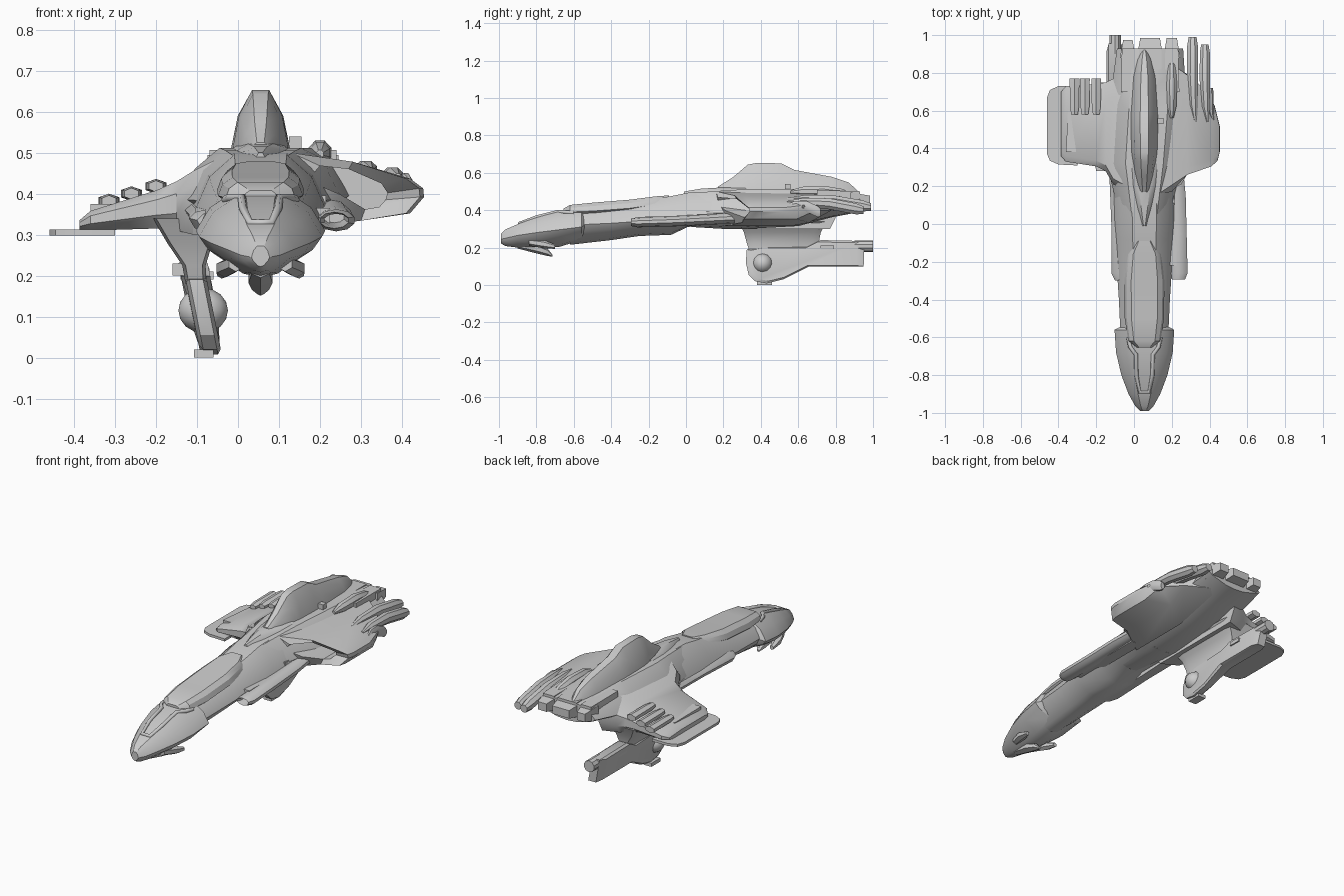
import bpy, bmesh, math
from mathutils import Vector

CX = 0.055  # fuselage centre line


def loft(name, rings, angle=32):
    """Skin a list of equal-length point rings and cap both ends."""
    bm = bmesh.new()
    rows = [[bm.verts.new(p) for p in r] for r in rings]
    n = len(rows[0])
    for a, b in zip(rows, rows[1:]):
        for i in range(n):
            j = (i + 1) % n
            bm.faces.new((a[i], a[j], b[j], b[i]))
    bm.faces.new(rows[0])
    bm.faces.new(rows[-1])
    bmesh.ops.recalc_face_normals(bm, faces=bm.faces)
    me = bpy.data.meshes.new(name)
    bm.to_mesh(me)
    bm.free()
    me.shade_smooth()
    me.set_sharp_from_angle(angle=math.radians(angle))
    ob = bpy.data.objects.new(name, me)
    bpy.context.collection.objects.link(ob)
    return ob


def section(y, w, zt, zm, zb, cx=CX, a=0.4, b=0.78):
    """Symmetric hull cross-section: half width w, top, widest and bottom heights."""
    u, d = zt - zm, zm - zb
    half = [(a * w, zt), (b * w, zt - 0.4 * u), (w, zm), (0.85 * w, zm - 0.35 * d), (0.35 * w, zb + 0.12 * d)]
    pts = half + [(0, zb)] + [(-x, z) for x, z in reversed(half)]
    return [(cx + x, y, z) for x, z in pts]


def hull(name, rows, **kw):
    return loft(name, [section(*r, **kw) for r in rows])


def tube(name, rows, n=8):
    """Elliptical rings along y: (y, x, z, rx, rz)."""
    return loft(name, [[(x + rx * math.cos(math.tau * (i + .5) / n), y, z + rz * math.sin(math.tau * (i + .5) / n))
                        for i in range(n)] for y, x, z, rx, rz in rows])


def wing(name, rows):
    """Wing sections along x: (x, y_front, y_back, z_top, z_bottom)."""
    rings = []
    for x, f, k, t, b in rows:
        h, c = t - b, 0.03
        rings.append([(x, f, b + .35 * h), (x, f, t - .25 * h), (x, f + c, t), (x, k - .1, t),
                      (x, k, t - .3 * h), (x, k, b + .3 * h), (x, k - c, b), (x, f + c, b)])
    return loft(name, rings)


def block(name, x0, x1, y0, y1, z0, z1, taper=0.0):
    """Box that narrows in x and z by taper at its back end."""
    def ring(y, t):
        return [(x0 + t, y, z0 + t), (x1 - t, y, z0 + t), (x1 - t, y, z1 - t), (x0 + t, y, z1 - t)]
    return loft(name, [ring(y0, 0), ring(y1, taper)])


# Long forward fuselage
hull("fuselage", [(-.62, .125, .395, .32, .215), (-.4, .135, .425, .33, .24), (-.25, .145, .447, .34, .262),
                  (-.08, .155, .475, .35, .268), (0.02, .16, .495, .36, .315), (.3, .17, .505, .37, .30)])
# Flared armoured head
hull("nose", [(-.99, .022, .272, .245, .222), (-.965, .048, .297, .25, .208), (-.9, .084, .325, .265, .2),
              (-.8, .122, .362, .28, .195), (-.68, .15, .392, .295, .203), (-.56, .158, .405, .31, .24),
              (-.54, .12, .39, .32, .25)])
# Canopy panel
hull("canopy", [(-.655, .04, .408, .39, .36), (-.62, .085, .428, .39, .35), (-.5, .104, .44, .395, .36),
                (-.3, .106, .456, .41, .37), (-.16, .09, .474, .43, .40), (-.09, .045, .479, .445, .42)], a=.66, b=.9)
# Raised frame on the head
half = [(.085, -.6, .385), (.075, -.65, .39), (.045, -.69, .39), (.042, -.8, .362), (.025, -.89, .328)]
cu = bpy.data.curves.new("nose_frame", 'CURVE')
cu.dimensions = '3D'
cu.bevel_depth, cu.bevel_resolution = 0.011, 1
path = half + [(-x, y, z) for x, y, z in reversed(half)]
sp = cu.splines.new('POLY')
sp.points.add(len(path) - 1)
for p, (x, y, z) in zip(sp.points, path):
    p.co = (CX + x, y, z, 1)
bpy.context.collection.objects.link(bpy.data.objects.new("nose_frame", cu))
# Chin spikes
tube("chin_spike", [(-.9, CX, .215, .025, .02), (-.8, CX, .195, .034, .026), (-.74, CX, .175, .024, .02),
                    (-.715, CX, .157, .008, .006)], 6)
for s, side in ((-1, "left"), (1, "right")):
    tube("chin_fin_" + side, [(-.84, CX + s * .06, .23, .02, .02), (-.76, CX + s * .085, .218, .026, .022),
                              (-.7, CX + s * .095, .205, .012, .012)], 6)

# Wide rear hull
hull("rear_hull", [(.03, .13, .492, .38, .31, .055), (.2, .17, .505, .385, .30, .055), (.32, .2, .512, .385, .30, .055),
                   (.6, .205, .512, .40, .315, .075), (.78, .19, .507, .41, .362, .08),
                   (.93, .175, .495, .435, .39, .085)], a=.5, b=.8)
# Collar in front of the dorsal fin
hull("collar", [(-.01, .012, .5, .48, .47), (.08, .04, .515, .485, .46), (.2, .075, .522, .48, .45),
                (.32, .1, .525, .48, .45)])
# Dorsal fin
hull("dorsal_fin", [(.17, .03, .525, .5, .45), (.25, .048, .575, .5, .45), (.33, .062, .643, .5, .45),
                    (.38, .07, .653, .5, .45), (.51, .074, .65, .5, .45), (.58, .074, .615, .5, .45),
                    (.78, .062, .578, .49, .45), (.87, .04, .548, .48, .45), (.93, .015, .492, .47, .45)], a=.3, b=.75)

# Left wing with thin outer plate
wing("left_wing", [(-.387, .36, .7, .335, .312), (-.36, .33, .73, .358, .31), (-.2, .305, .74, .408, .315),
                   (-.15, .28, .75, .43, .31), (-.11, .21, .77, .455, .30), (-.02, .16, .8, .5, .30)])
outline = [(-.46, .37), (-.445, .335), (-.4, .315), (-.3, .31), (-.3, .73), (-.4, .73), (-.445, .71), (-.46, .67)]
loft("left_wing_plate", [[(x, y, z) for x, y in outline] for z in (.298, .312)])
block("left_wing_panel", -.36, -.2, .38, .6, .34, .375, .01)
for i, (x, z) in enumerate([(-.315, .382), (-.26, .4), (-.2, .418)]):
    tube(f"left_wing_peg_{i}", [(.58, x, z, .02, .014), (.62, x, z, .027, .018), (.77, x, z, .03, .018)], 6)

# Right wing: outer skin from back to front, then folded into a hollow intake
# columns: outer x, z, front y, back y, back z, then the matching mouth x, z
skin = [(.08, .40, .16, .90, .42, .17, .432), (.13, .50, .16, .90, .495, .20, .468),
        (.28, .478, .26, .79, .468, .27, .46), (.42, .437, .305, .70, .437, .35, .425),
        (.452, .413, .335, .62, .425, .365, .402), (.454, .392, .34, .62, .412, .36, .385),
        (.42, .352, .31, .69, .397, .345, .368), (.30, .334, .30, .78, .40, .31, .362),
        (.15, .315, .2, .88, .39, .25, .398)]
rings = [[(x - (.025 if x > .41 else 0), k, zk) for x, z, f, k, zk, mx, mz in skin],
         [(x, min(f + .36, k - .1), z) for x, z, f, k, zk, mx, mz in skin],
         [(x, f + .04, z) for x, z, f, k, zk, mx, mz in skin],
         [(x - (.01 if x > .41 else 0), f, z) for x, z, f, k, zk, mx, mz in skin],
         [(mx, f + .01, mz) for x, z, f, k, zk, mx, mz in skin],
         [(mx, .5, mz) for x, z, f, k, zk, mx, mz in skin]]
loft("right_wing", rings)

# Trailing fingers and top blisters on the right side
for i, (x, y0, y1, z, r) in enumerate([(.315, .54, .99, .458, .032), (.38, .54, .95, .442, .03), (.41, .55, .72, .428, .018)]):
    L = y1 - y0
    tube(f"wing_finger_{i}", [(y0, x + .01, z, .008, .008), (y0 + .2 * L, x, z, r * .8, .024),
                              (y0 + .55 * L, x - .005, z - .008, r, .032), (y0 + .9 * L, x - .005, z - .035, r * .95, .032),
                              (y1, x - .005, z - .042, r * .7, .022)])
tube("top_blister", [(.56, .2, .497, .01, .01), (.62, .2, .5, .026, .027), (.74, .2, .5, .03, .032),
                     (.84, .2, .49, .022, .025), (.88, .2, .48, .008, .008)])
block("top_antenna", .125, .155, .53, .56, .49, .54)
block("right_vent", .15, .215, .11, .17, .36, .395, .006)

# Rear exhaust blocks
for i, (x0, x1, y1) in enumerate([(-.075, .01, .975), (.015, .155, .985), (.155, .245, .985)]):
    block(f"exhaust_{i}", x0, x1, .88, y1, .415, .495, .018)
    block(f"exhaust_shroud_{i}", x0 + .005, x1 - .005, .7, .93, .42, .507, .006)

# Side rails on the fuselage: plain on the left, an open tube on the right
loft("left_rail", [[(-.12 + a, y, z), (-.105 + a, y, z + .015), (-.04, y, z + .03), (-.04, y, z - .04), (-.105 + a, y, z - .025)]
                   for y, z, a in [(-.3, .335, .02), (-.26, .34, 0), (0, .35, 0), (.25, .36, -.01)]])
tube("right_tube", [(-.2, .235, .342, .025, .013), (-.27, .24, .335, .03, .016), (-.295, .235, .335, .036, .02),
                    (-.26, .24, .335, .046, .027), (-.05, .235, .342, .046, .028), (.15, .23, .352, .046, .028),
                    (.26, .225, .358, .04, .03)], 10)
block("right_rail", .16, .225, -.22, .25, .32, .365)

# Pylon under the left wing
loft("pylon", [[(x0, f, z), (x1, f, z), (x1 + .008, f + .04, z), (x1 + .008, k - .04, z), (x1, k, z),
                (x0, k, z), (x0 - .008, k - .04, z), (x0 - .008, f + .04, z)]
               for z, x0, x1, f, k in [(.18, -.12, -.085, .34, .66), (.225, -.128, -.087, .325, .71),
                                       (.28, -.165, -.07, .31, .72), (.34, -.2, -.02, .28, .75)]])
# Slanted pod: side outline skinned across its thickness, thicker at the back
side = [(.325, .19), (.32, .12), (.335, .055), (.37, .02), (.43, .008), (.52, .03), (.66, .1), (.95, .1),
        (.955, .235), (.72, .24), (.65, .205), (.4, .205)]
mid = Vector((.55, .14))
rings = []
for dx, s in [(-1, .9), (-.65, 1), (.65, 1), (1, .9)]:
    ps = [mid + (Vector(p) - mid) * s for p in side]
    rings.append([(dx * (.026 if p.x < .6 else .036) - .068 - (p.y - .02) * .2, p.x, p.y) for p in ps])
loft("engine_pod", rings)
# Pod details
bpy.ops.mesh.primitive_uv_sphere_add(segments=12, ring_count=8, radius=.055, location=(-.085, .41, .115),
                                     rotation=(0, math.pi / 2, 0))
ball = bpy.context.object
ball.name = "pod_hub"
ball.scale = (1, 1, 1.1)
bpy.ops.object.shade_smooth_by_angle(angle=math.radians(35))
tube("pod_exhaust", [(.9, -.1, .207, .032, .032), (1.0, -.1, .207, .032, .032)], 10)
block("pod_foot", -.108, -.06, .38, .46, 0, .02)
block("pod_latch", -.14, -.06, .72, .79, .19, .21)
block("pylon_knob", -.16, -.12, .4, .46, .2, .23)
